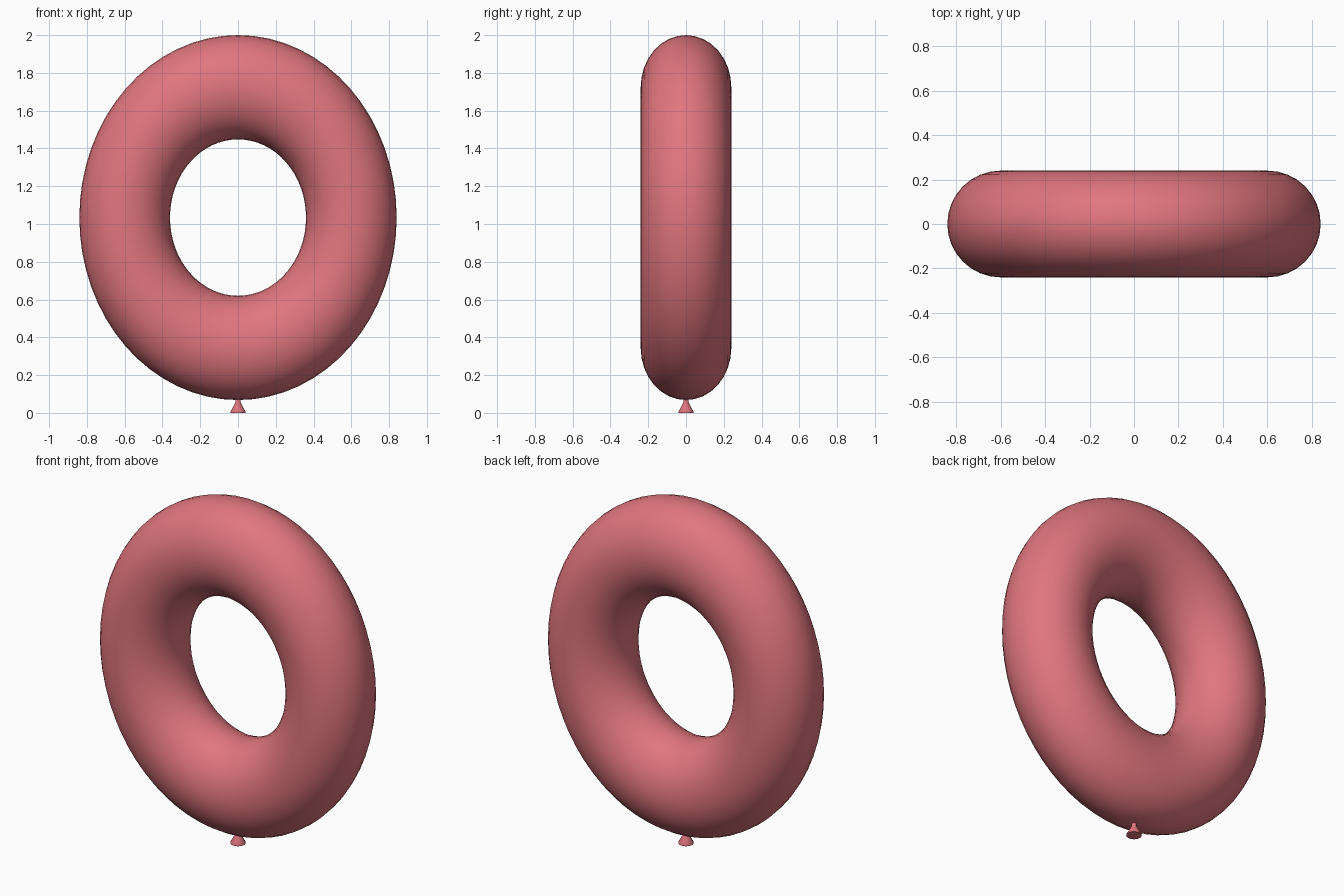
import bpy, bmesh, math

if "Cube" in bpy.data.objects:
    bpy.data.objects.remove(bpy.data.objects["Cube"])

mat = bpy.data.materials.new("balloon_red")
mat.diffuse_color = (0.75, 0.18, 0.21, 1)
mat.use_nodes = True
mat.node_tree.nodes["Principled BSDF"].inputs["Base Color"].default_value = mat.diffuse_color


def revolve(name, profile, steps):
    """Spin a closed or open (radius, z) profile around the z axis."""
    bm = bmesh.new()
    rings = [[bm.verts.new((r * math.cos(2 * math.pi * i / steps),
                            r * math.sin(2 * math.pi * i / steps), z))
              for i in range(steps)] for r, z in profile]
    for a, b in zip(rings, rings[1:]):
        for i in range(steps):
            j = (i + 1) % steps
            bm.faces.new((a[i], a[j], b[j], b[i]))
    bm.faces.new(rings[0][::-1])
    bm.faces.new(rings[-1])
    mesh = bpy.data.meshes.new(name)
    bm.to_mesh(mesh)
    bm.free()
    obj = bpy.data.objects.new(name, mesh)
    bpy.context.collection.objects.link(obj)
    return obj


def finish(obj, angle):
    obj.data.materials.append(mat)
    bpy.ops.object.select_all(action='DESELECT')
    obj.select_set(True)
    bpy.context.view_layer.objects.active = obj
    bpy.ops.object.shade_smooth_by_angle(angle=math.radians(angle))


# Inflated ring, stretched taller than wide
bpy.ops.mesh.primitive_torus_add(major_radius=0.6, minor_radius=0.24,
                                 major_segments=64, minor_segments=32,
                                 location=(0, 0, 1.034),
                                 rotation=(math.pi / 2, 0, 0))
ring = bpy.context.object
ring.name = "balloon_ring"
ring.scale = (1, 1.15, 1)   # local y points up after the rotation
bpy.ops.object.transform_apply(location=False, rotation=True, scale=True)
finish(ring, 40)

# Flared knot at the bottom
knot = revolve("balloon_knot", [(0.041, 0), (0.041, 0.005), (0.026, 0.032),
                                (0.014, 0.056), (0.014, 0.085)], 24)
finish(knot, 40)
